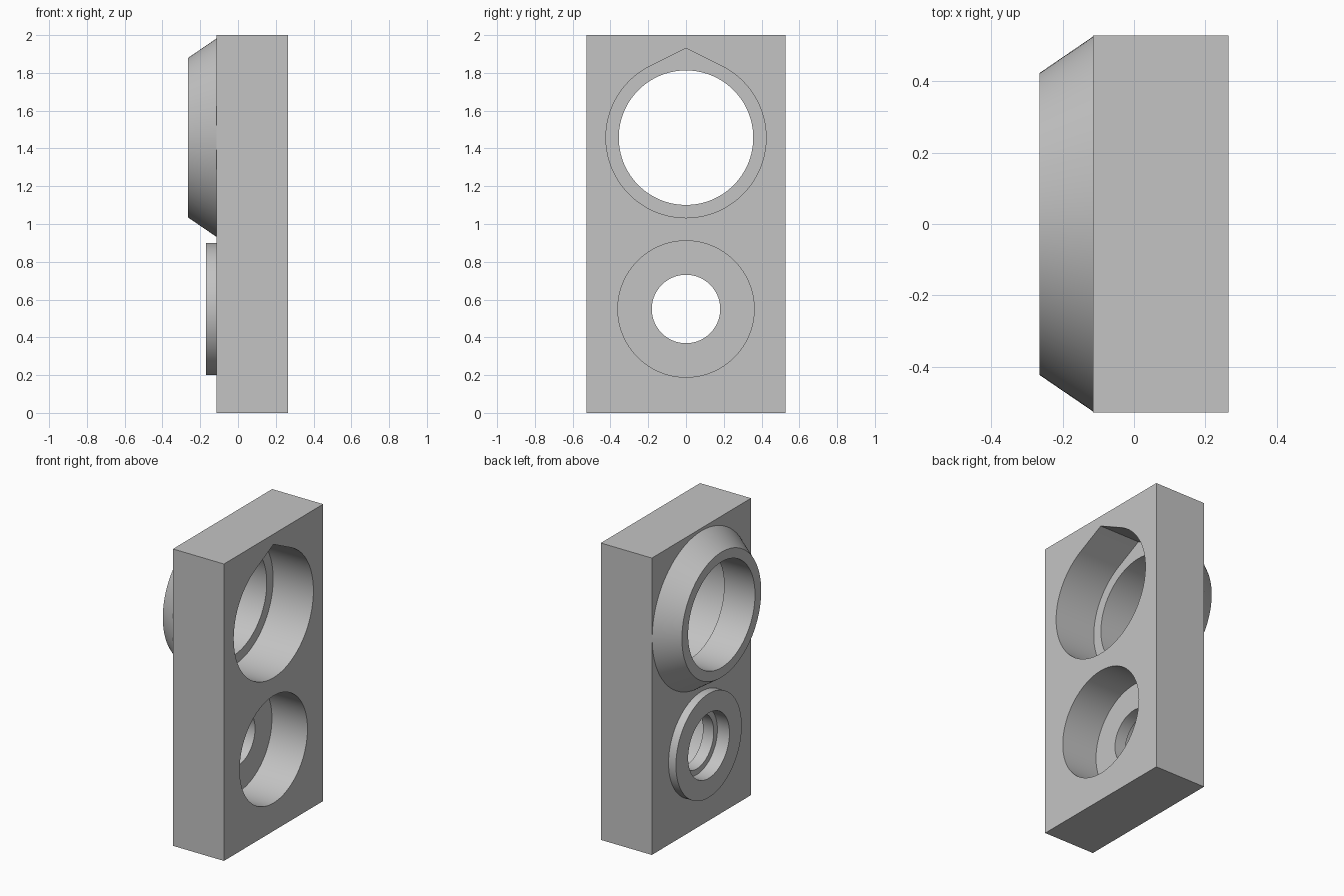
import bpy, bmesh, math

if "Cube" in bpy.data.objects:
    bpy.data.objects.remove(bpy.data.objects["Cube"], do_unlink=True)

SEGMENTS = 128
UPPER_Z, LOWER_Z = 1.457, 0.55
BACK, FACE = -0.115, 0.265      # block faces along x
HALF_WIDTH = 0.528

grey = bpy.data.materials.new("plain grey")
grey.use_nodes = True
colour = (0.55, 0.55, 0.55, 1)
grey.diffuse_color = colour
grey.node_tree.nodes["Principled BSDF"].inputs["Base Color"].default_value = colour


def link(name, bm):
    bmesh.ops.recalc_face_normals(bm, faces=bm.faces)
    mesh = bpy.data.meshes.new(name)
    bm.to_mesh(mesh)
    bm.free()
    mesh.materials.append(grey)
    obj = bpy.data.objects.new(name, mesh)
    bpy.context.collection.objects.link(obj)
    return obj


def outline(radius, tip):
    """Circle in the yz plane; a tip distance turns it into a teardrop."""
    gap = math.acos(radius / tip) if tip else 0
    points = [(0, tip)] if tip else []
    count = SEGMENTS + (1 if tip else 0)
    for i in range(count):
        a = gap + (2 * math.pi - 2 * gap) * i / SEGMENTS
        points.append((radius * math.sin(a), radius * math.cos(a)))
    return points


def round_solid(name, x0, x1, z, r0, r1=None, tip=None):
    """Round solid along x, straight, tapered or teardrop shaped."""
    bm = bmesh.new()
    rings = [[bm.verts.new((x, y, z + h)) for y, h in outline(r, tip)]
             for x, r in ((x0, r0), (x1, r1 or r0))]
    for ring in rings:
        bm.faces.new(ring)
    n = len(rings[0])
    for i in range(n):
        j = (i + 1) % n
        bm.faces.new((rings[0][i], rings[0][j], rings[1][j], rings[1][i]))
    return link(name, bm)


def combine(target, tool, operation):
    mod = target.modifiers.new(tool.name, 'BOOLEAN')
    mod.operation, mod.solver, mod.object = operation, 'EXACT', tool
    bpy.context.view_layer.objects.active = target
    bpy.ops.object.modifier_apply(modifier=mod.name)
    bpy.data.objects.remove(tool, do_unlink=True)


# Rectangular block
bm = bmesh.new()
bmesh.ops.create_cube(bm, size=1)
for v in bm.verts:
    v.co = (FACE if v.co.x > 0 else BACK, v.co.y * 2 * HALF_WIDTH, 2 * (v.co.z + 0.5))
block = link("housing_block", bm)

# Raised bosses, sunk slightly into the block
combine(block, round_solid("tapered_boss", -0.265, -0.111, UPPER_Z, 0.422, 0.527), 'UNION')
combine(block, round_solid("flat_boss", -0.17, -0.09, LOWER_Z, 0.35), 'UNION')

# Upper teardrop recess and bore
combine(block, round_solid("teardrop_recess", -0.035, 0.4, UPPER_Z, 0.424, tip=0.474), 'DIFFERENCE')
combine(block, round_solid("upper_bore", -0.4, 0.1, UPPER_Z, 0.356), 'DIFFERENCE')

# Lower recess, bore and outer counterbore
combine(block, round_solid("lower_recess", 0, 0.4, LOWER_Z, 0.361), 'DIFFERENCE')
combine(block, round_solid("lower_bore", -0.4, 0.1, LOWER_Z, 0.181), 'DIFFERENCE')
combine(block, round_solid("lower_counterbore", -0.4, -0.08, LOWER_Z, 0.22), 'DIFFERENCE')

# Smooth round walls, sharp rims
bpy.ops.object.select_all(action='DESELECT')
block.select_set(True)
bpy.context.view_layer.objects.active = block
bpy.ops.object.shade_smooth_by_angle(angle=math.radians(25))
